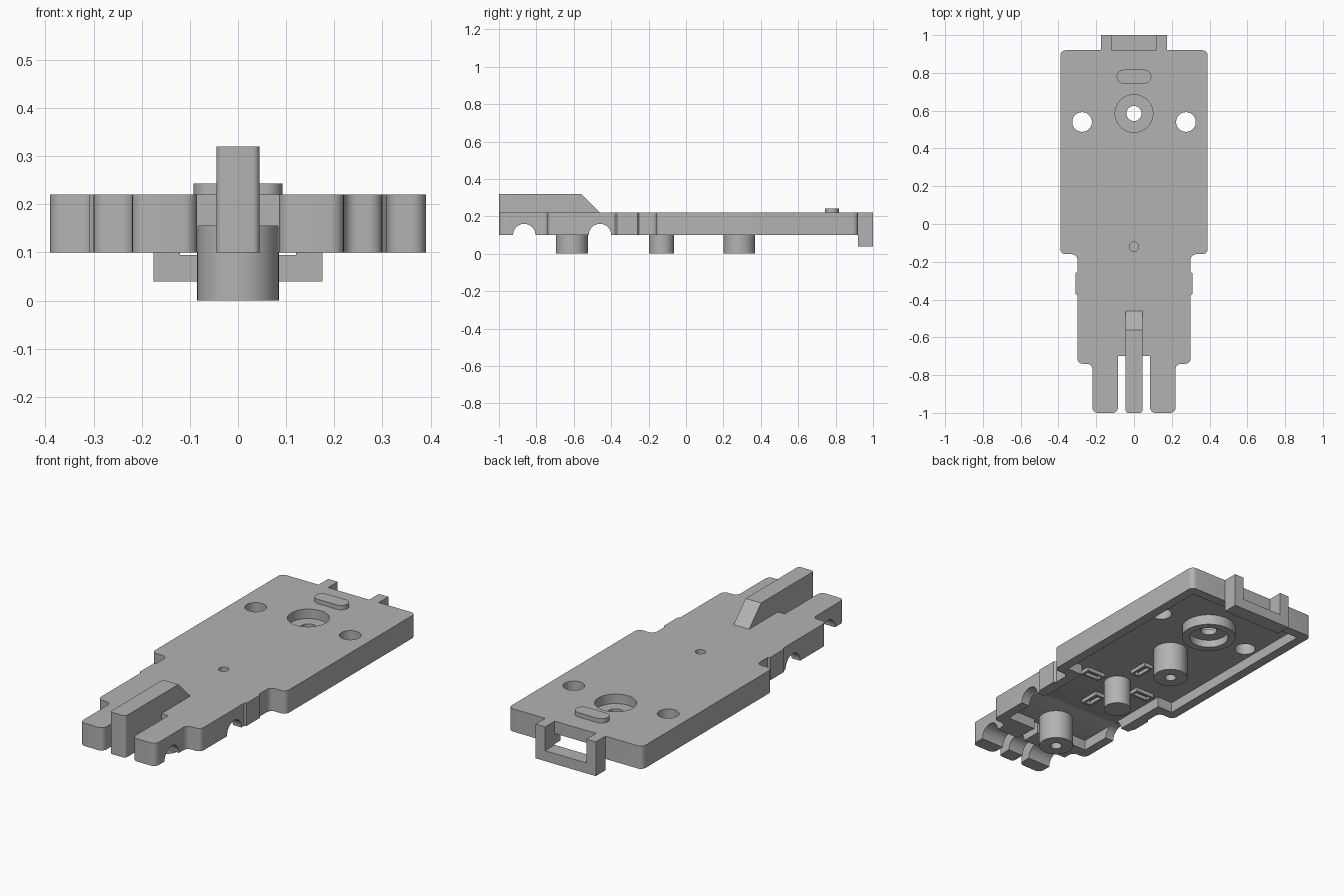
import bpy, bmesh, math
from mathutils import Vector

cube = bpy.data.objects.get("Cube")
if cube:
    bpy.data.objects.remove(cube, do_unlink=True)

grey = bpy.data.materials.new("light grey plastic")
grey.use_nodes = True
tone = (0.45, 0.45, 0.45, 1)
grey.diffuse_color = tone
grey.node_tree.nodes["Principled BSDF"].inputs["Base Color"].default_value = tone

BOTTOM, CEILING, TOP = 0.10, 0.155, 0.22


def finish(bm, name):
    bmesh.ops.recalc_face_normals(bm, faces=bm.faces)
    mesh = bpy.data.meshes.new(name)
    bm.to_mesh(mesh)
    bm.free()
    mesh.materials.append(grey)
    obj = bpy.data.objects.new(name, mesh)
    bpy.context.collection.objects.link(obj)
    return obj


def extrude(name, points, offset, round_rule=None, radius=0.03):
    """Extrude a 3D polygon and round the upright edges chosen by a rule."""
    bm = bmesh.new()
    face = bm.faces.new([bm.verts.new(p) for p in points])
    moved = bmesh.ops.extrude_face_region(bm, geom=[face])["geom"]
    bmesh.ops.translate(bm, vec=offset,
                        verts=[v for v in moved if isinstance(v, bmesh.types.BMVert)])
    if round_rule:
        edges = [e for e in bm.edges
                 if abs((e.verts[0].co - e.verts[1].co).normalized().z) > 0.99
                 and round_rule(e.verts[0].co)]
        bmesh.ops.bevel(bm, geom=edges, offset=radius, segments=5,
                        profile=0.5, affect='EDGES')
    return finish(bm, name)


def slab(name, half, z0, z1, round_rule=None, radius=0.03):
    """Symmetric plan outline given by its +x half, extruded upward."""
    outline = half + [(-x, y) for x, y in reversed(half)]
    return extrude(name, [(x, y, z0) for x, y in outline], (0, 0, z1 - z0),
                   round_rule, radius)


def box(name, x0, x1, y0, y1, z0, z1):
    return extrude(name, [(x0, y0, z0), (x1, y0, z0), (x1, y1, z0), (x0, y1, z0)],
                   (0, 0, z1 - z0))


def lathe(name, profile, y, x=0, closed=False):
    """Turn an (r, z) profile about an upright axis."""
    bm = bmesh.new()
    verts = [bm.verts.new((r, 0, z)) for r, z in profile]
    pairs = list(zip(verts, verts[1:])) + ([(verts[-1], verts[0])] if closed else [])
    edges = [bm.edges.new(p) for p in pairs]
    bmesh.ops.spin(bm, geom=verts + edges, cent=(0, 0, 0), axis=(0, 0, 1),
                   angle=math.tau, steps=40, use_duplicate=False)
    bmesh.ops.remove_doubles(bm, verts=bm.verts, dist=0.0005)
    bmesh.ops.translate(bm, verts=bm.verts, vec=(x, y, 0))
    return finish(bm, name)


def rod(y, x, radius, z0, z1):
    return lathe("cutter", [(0, z0), (radius, z0), (radius, z1), (0, z1)], y, x)


def groove(y):
    """Crosswise round cutter for an axle."""
    ring = [(-0.6, y + 0.06 * math.cos(a), BOTTOM + 0.06 * math.sin(a))
            for a in [math.tau * i / 40 for i in range(40)]]
    return extrude("cutter", ring, (1.2, 0, 0))


def cut(obj, cutters):
    bpy.context.view_layer.objects.active = obj
    for c in cutters:
        c.hide_render = True
        mod = obj.modifiers.new("cut", 'BOOLEAN')
        mod.operation, mod.solver, mod.object = 'DIFFERENCE', 'EXACT', c
        bpy.ops.object.modifier_apply(modifier=mod.name)
        bpy.data.objects.remove(c, do_unlink=True)


# Base plate with stepped sides and two front prongs
plate = slab("base_plate", [
    (0.085, -0.70), (0.085, -1), (0.22, -1), (0.22, -0.74), (0.30, -0.74),
    (0.30, -0.38), (0.31, -0.37), (0.31, -0.26), (0.30, -0.25),
    (0.30, -0.16), (0.39, -0.16), (0.39, 0.92)], BOTTOM, TOP,
    lambda v: v.y > -0.2 or -0.8 < v.y < -0.72 or v.y < -0.9, 0.028)

# Underside pocket, open to the front slot and to the rear opening
pocket = slab("cutter", [
    (0.083, -0.73), (0.083, -0.68), (0.25, -0.68), (0.25, -0.11),
    (0.34, -0.11), (0.34, 0.87)], 0.05, CEILING)
cut(plate, [pocket, box("cutter", -0.12, 0.12, 0.84, 1.05, 0.05, CEILING),
            groove(-0.865), groove(-0.46),
            rod(0.54, 0.275, 0.052, 0, 0.4), rod(0.54, -0.275, 0.052, 0, 0.4),
            rod(0.585, 0, 0.10, 0, 0.4), rod(-0.12, 0, 0.025, 0, 0.4)])

# Central fin with a sloping rear end
fin = extrude("front_fin", [(-0.045, y, z) for y, z in [
    (-1, BOTTOM), (-0.70, BOTTOM), (-0.70, 0.18), (-0.46, 0.18),
    (-0.46, TOP), (-0.56, 0.32), (-1, 0.32)]], (0.09, 0, 0),
    lambda v: v.y < -0.99, 0.015)
cut(fin, [groove(-0.865)])

# Screw posts with blind holes, and a solid middle post
for name, y in (("front_post", -0.61), ("rear_post", 0.285)):
    lathe(name, [(0, 0.17), (0.085, 0.17), (0.085, 0), (0.028, 0),
                 (0.028, 0.1), (0, 0.1)], y)
lathe("middle_post", [(0, 0.17), (0.067, 0.17), (0.067, 0), (0, 0)], -0.13)

# Stepped collar around the rear hole
lathe("rear_collar", [(0.135, BOTTOM), (0.135, 0.17), (0.10, 0.17), (0.04, 0.17),
                      (0.04, 0.14), (0.097, 0.14), (0.097, BOTTOM)],
      0.585, closed=True)

# Rounded raised tab on top
tab = [(s * 0.055 + 0.037 * math.cos(a), 0.78 + 0.037 * math.sin(a), 0.21)
       for s, start in ((1, -math.pi / 2), (-1, math.pi / 2))
       for a in [start + math.pi * i / 12 for i in range(13)]]
extrude("top_tab", tab, (0, 0, 0.033))

# U-shaped rear hook
extrude("rear_hook", [(x, 0.92, z) for x, z in [
    (-0.175, 0.04), (0.175, 0.04), (0.175, TOP), (0.12, TOP), (0.12, 0.095),
    (-0.12, 0.095), (-0.12, TOP), (-0.175, TOP)]], (0, 0.08, 0))

# Four small slotted clips around the middle post
for i in range(4):
    dx, dy = ((1, 0), (0, 1), (-1, 0), (0, -1))[i]
    reach = 0.16 if dx else 0.19
    cx, cy = dx * reach, -0.13 + dy * reach
    hx, hy = (0.055, 0.027) if dx else (0.027, 0.055)
    clip = box(f"clip_{i + 1}", cx - hx, cx + hx, cy - hy, cy + hy, 0.135, 0.165)
    cut(clip, [box("cutter", cx - hx + 0.012, cx + hx - 0.012,
                   cy - hy + 0.012, cy + hy - 0.012, 0.1, 0.153)])

# Smooth round walls, keep sharp edges
bpy.ops.object.select_all(action='DESELECT')
for obj in bpy.context.collection.objects:
    if obj.type == 'MESH' and obj.data.materials and obj.data.materials[0] == grey:
        obj.select_set(True)
        bpy.context.view_layer.objects.active = obj
bpy.ops.object.shade_smooth_by_angle(angle=math.radians(30))
